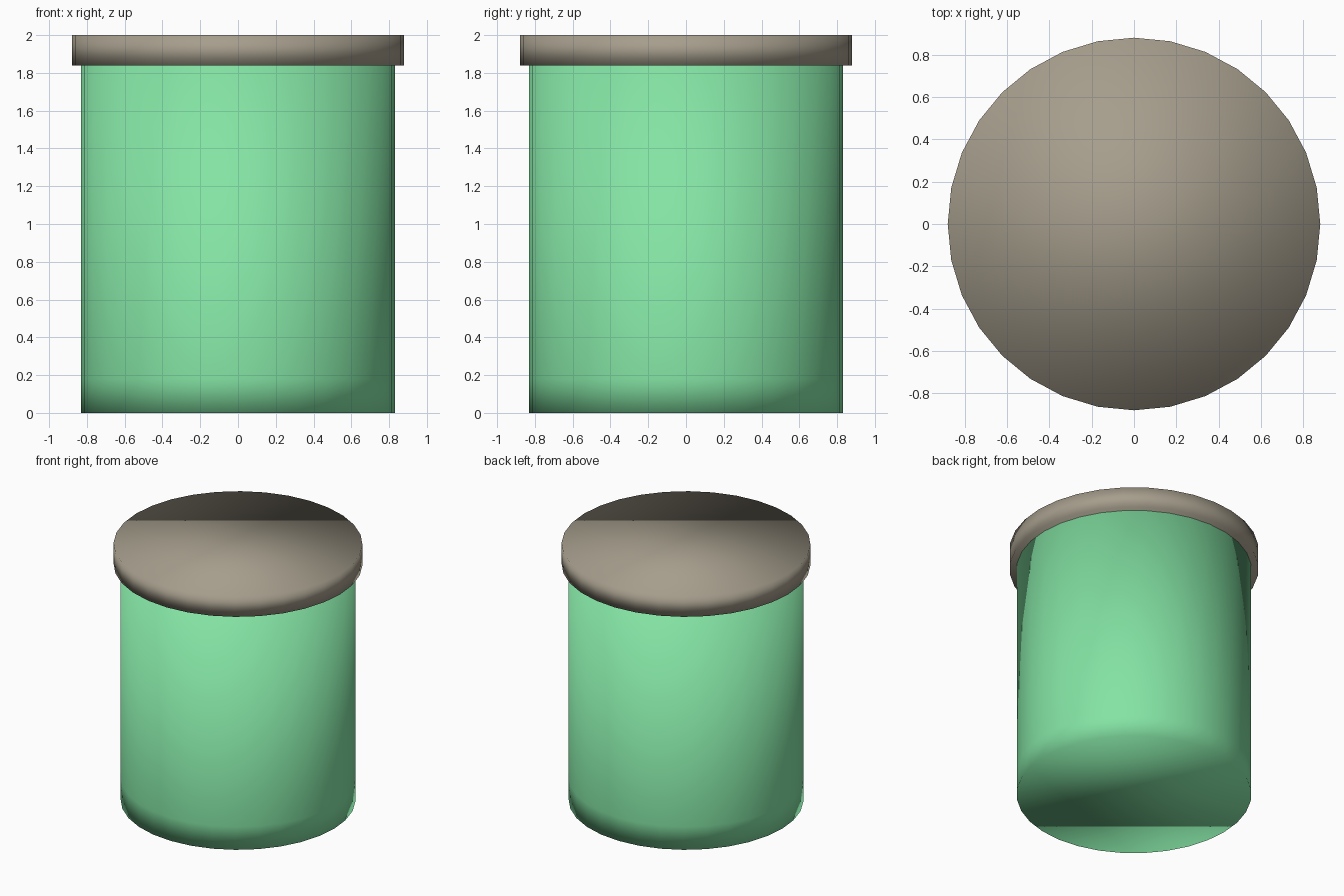
import bpy
import bmesh
from math import cos, sin, tau

SIDES = 32

cube = bpy.data.objects.get("Cube")
if cube:
    bpy.data.objects.remove(cube, do_unlink=True)


def make_material(name, rgb):
    mat = bpy.data.materials.new(name)
    mat.use_nodes = True
    colour = (*rgb, 1.0)
    mat.diffuse_color = colour
    mat.node_tree.nodes["Principled BSDF"].inputs["Base Color"].default_value = colour
    return mat


def make_drum(name, radius, heights, mat):
    """Closed round drum with a ring of vertices at each height."""
    bm = bmesh.new()
    angles = [tau * i / SIDES for i in range(SIDES)]
    rings = [[bm.verts.new((radius * cos(a), radius * sin(a), z)) for a in angles]
             for z in heights]
    for low, high in zip(rings, rings[1:]):
        for i in range(SIDES):
            j = (i + 1) % SIDES
            bm.faces.new((low[i], low[j], high[j], high[i]))
    bm.faces.new(reversed(rings[0]))
    bm.faces.new(rings[-1])
    # Soft shading runs over the rims as well
    for face in bm.faces:
        face.smooth = True
    mesh = bpy.data.meshes.new(name)
    bm.to_mesh(mesh)
    bm.free()
    mesh.materials.append(mat)
    obj = bpy.data.objects.new(name, mesh)
    bpy.context.collection.objects.link(obj)
    return obj


green = make_material("mint green", (0.23, 0.77, 0.37))
taupe = make_material("warm taupe", (0.38, 0.34, 0.265))

# Jar body, with a support ring near the base
make_drum("jar_body", 0.83, (0.0, 0.18, 1.84), green)

# Overhanging lid
make_drum("jar_lid", 0.88, (1.84, 2.0), taupe)
